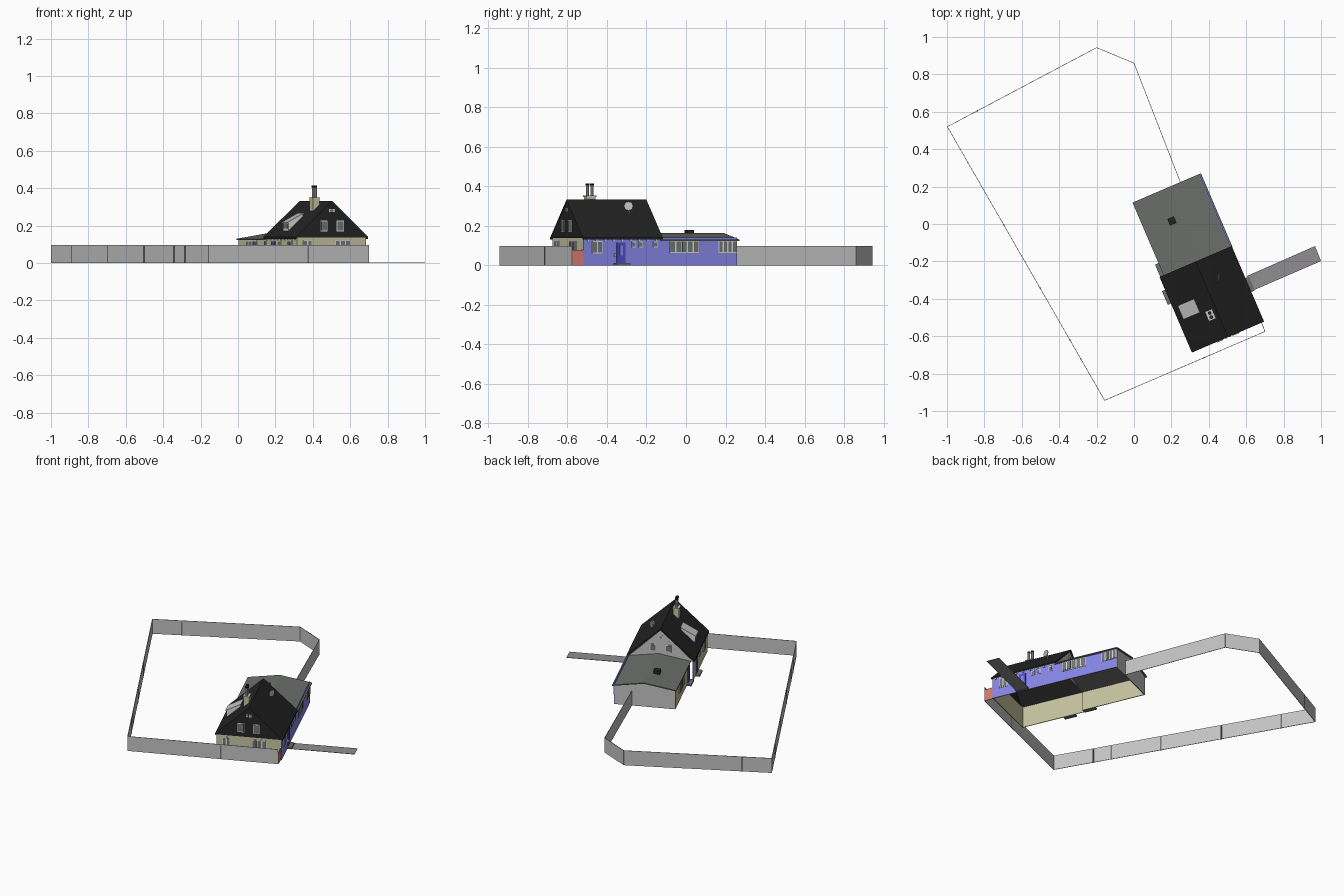
import bpy, math
from mathutils import Matrix, Vector

if "Cube" in bpy.data.objects:
    bpy.data.objects.remove(bpy.data.objects["Cube"])


def material(name, r, g, b):
    m = bpy.data.materials.new(name)
    m.diffuse_color = (r, g, b, 1)
    m.use_nodes = True
    m.node_tree.nodes["Principled BSDF"].inputs["Base Color"].default_value = m.diffuse_color
    return m


BLACK = material("roof_black", .017, .017, .017)
ROOF = material("flat_roof_grey", .15, .16, .148)
BEIGE = material("beige_wall", .56, .55, .35)
BLUE = material("blue_wall", .24, .24, .80)
DOOR = material("door_blue", .07, .07, .55)
GREY = material("light_grey", .55, .55, .55)
RED = material("red_gate", .66, .20, .16)
GLASS = material("glass_grey", .17, .18, .18)
PATH = material("paving_grey", .28, .27, .28)
WHITE = material("frame_white", .68, .68, .66)

# House frame: local x runs across the house, local y towards the extension
HOUSE = Matrix.Translation((.416, -.4025, 0)) @ Matrix.Rotation(math.radians(23.2), 4, 'Z')
WORLD = Matrix.Identity(4)


def mesh(name, verts, faces, mat, frame=HOUSE):
    me = bpy.data.meshes.new(name)
    me.from_pydata([frame @ Vector(v) for v in verts], [], faces)
    me.materials.append(mat)
    ob = bpy.data.objects.new(name, me)
    bpy.context.collection.objects.link(ob)
    return ob


def prism(name, base, offset, mat, frame=HOUSE):
    """Solid made by sweeping a flat polygon along an offset."""
    n = len(base)
    off = Vector(offset)
    verts = [Vector(p) for p in base] + [Vector(p) + off for p in base]
    a, b = verts[1] - verts[0], verts[2] - verts[1]
    flip = a.cross(b).dot(off) < 0
    faces = [tuple(reversed(range(n))), tuple(range(n, 2 * n))]
    faces += [(i, (i + 1) % n, (i + 1) % n + n, i + n) for i in range(n)]
    if flip:
        faces = [tuple(reversed(f)) for f in faces]
    return mesh(name, verts, faces, mat, frame)


def box(name, lo, hi, mat, frame=HOUSE):
    (x0, y0, z0), (x1, y1, z1) = lo, hi
    return prism(name, [(x0, y0, z0), (x1, y0, z0), (x1, y1, z0), (x0, y1, z0)],
                 (0, 0, z1 - z0), mat, frame)


def plate(name, axis, plane, c, w, z0, z1, mat, out):
    """Thin plate on a wall; axis is the wall normal, out its signed depth."""
    lo, hi = sorted((plane - math.copysign(.001, out), plane + out))
    if axis == 'x':
        return box(name, (lo, c - w / 2, z0), (hi, c + w / 2, z1), mat)
    return box(name, (c - w / 2, lo, z0), (c + w / 2, hi, z1), mat)


def window(name, axis, plane, c, w, z0, z1, sign, panes=1):
    plate(name + "_frame", axis, plane, c, w, z0, z1, WHITE, sign * .003)
    step = w / panes
    for i in range(panes):
        plate(name + "_glass", axis, plane, c - w / 2 + step * (i + .5),
              step - .008, z0 + .005, z1 - .005, GLASS, sign * .005)


def door(name, plane, c, sign):
    plate(name, 'x', plane, c, .046, .012, .115, DOOR, sign * .005)
    plate(name + "_pane", 'x', plane, c, .018, .05, .10, BLUE, sign * .007)
    x0, x1 = sorted((plane, plane + sign * .028))
    box(name + "_step", (x0, c - .04, 0), (x1, c + .04, .01), ROOF)


def cylinder(name, loc, r, h, mat, n=10):
    ring = [(loc[0] + r * math.cos(math.tau * i / n),
             loc[1] + r * math.sin(math.tau * i / n), loc[2]) for i in range(n)]
    return prism(name, ring, (0, 0, h), mat)


def gable_roof(name, xa, xb, ya, yb, eave, ridge, t, mat):
    xm = (xa + xb) / 2
    prism(name, [(xa, ya, eave), (xm, ya, ridge), (xb, ya, eave),
                 (xb, ya, eave - t), (xm, ya, ridge - t), (xa, ya, eave - t)],
          (0, yb - ya, 0), mat)


# Walls of the main house and the extension, open underneath
T = .005
box("right_wall", (.202 - T, -.212, 0), (.202, .632, .14), BLUE)
box("left_wall_main", (-.2, -.212, 0), (-.2 + T, .21, .14), BEIGE)
box("left_wall_extension", (-.178, .21, 0), (-.178 + T, .632, .13), BEIGE)
box("front_wall", (-.2, -.212, 0), (.2, -.212 + T, .14), BEIGE)
prism("extension_back_wall", [(-.178, .632, 0), (.202, .632, 0), (.202, .632, .125),
                              (.014, .632, .158), (-.178, .632, .125)], (0, -T, 0), GREY)

# Gables: dark cladding in front, pale behind
prism("front_gable", [(-.205, -.219, .138), (.205, -.219, .138), (0, -.219, .324)],
      (0, T, 0), BLACK)
prism("back_gable", [(-.2, .206, .13), (.2, .206, .13), (0, .206, .32)], (0, T, 0), GREY)

# Roofs
gable_roof("main_roof", -.21, .21, -.22, .22, .14, .332, .01, BLACK)
gable_roof("extension_roof", -.186, .212, .211, .642, .13, .163, .006, ROOF)
box("roof_vent", (-.05, .45, .15), (-.012, .488, .178), BLACK)

# White rafter tails under the main eaves
for s in (-1, 1):
    for i in range(9):
        y = -.19 + i * .047
        x0, x1 = sorted((s * .199, s * .208))
        box("rafter_tail", (x0, y - .004, .124), (x1, y + .004, .133), WHITE)

# Chimney with two pots
box("chimney_stack", (-.058, -.1, .27), (-.022, -.05, .35), BEIGE)
box("chimney_cap", (-.061, -.103, .345), (-.019, -.047, .352), GREY)
for y in (-.087, -.063):
    cylinder("chimney_pot", (-.04, y, .35), .008, .055, GREY)
    cylinder("chimney_pot_cap", (-.04, y, .405), .01, .01, BLACK)

# Dormer on the left slope
prism("dormer", [(-.175, -.036, .17), (-.175, -.036, .216), (-.09, -.036, .262),
                 (-.09, -.036, .245)], (0, .072, 0), WHITE)
prism("dormer_roof", [(-.182, -.04, .213), (-.182, -.04, .218), (-.086, -.04, .269),
                      (-.086, -.04, .262)], (0, .08, 0), GREY)
plate("dormer_glass", 'x', -.175, 0, .056, .184, .21, GLASS, -.003)

# Dish on the right slope
cylinder("dish_post", (.07, .095, .25), .003, .05, GREY, 6)
dish = [(.076 + .012 * math.cos(a), .09 + .02 * math.cos(a), .298 + .022 * math.sin(a))
        for a in (math.tau * i / 12 for i in range(12))]
prism("dish", dish, (.004, -.003, .002), GREY)

# Gable windows
for x in (-.047, .047):
    window("front_gable_window", 'y', -.219, x, .042, .168, .228, -1)
    window("back_gable_window", 'y', .211, x, .036, .178, .225, 1)
for x in (-.01, .01):
    window("front_attic_window", 'y', -.219, x, .014, .272, .29, -1)
window("back_attic_window", 'y', .211, 0, .024, .262, .285, 1)

# Front wall windows
window("front_window", 'y', -.212, .065, .09, .05, .122, -1, 3)
window("front_small_window", 'y', -.212, -.14, .05, .05, .122, -1, 2)

# Right side: door and windows
R = .202
door("right_door", R, -.007, 1)
for c, w, z0, z1, n in ((-.138, .056, .06, .124, 2), (.064, .024, .09, .12, 1),
                        (.102, .024, .09, .12, 1), (.183, .026, .09, .12, 1),
                        (.341, .16, .063, .125, 5), (.58, .10, .063, .125, 4)):
    window("right_window", 'x', R, c, w, z0, z1, 1, n)
box("right_lamp", (R, -.045, .045), (R + .01, -.035, .06), WHITE)

# Left side: two doors and windows
door("left_door", -.2, .105, -1)
door("extension_door", -.178, .25, -1)
window("left_window", 'x', -.2, -.12, .06, .055, .12, -1, 2)
window("left_small_window", 'x', -.2, .02, .03, .08, .12, -1)
window("extension_window", 'x', -.178, .45, .14, .05, .12, -1, 4)


# Garden fence and gate piece, as thin standing panels
def panel(name, a, b, h, mat, t=.003):
    d = (Vector(b) - Vector(a)).normalized()
    n = Vector((-d.y, d.x)) * t / 2
    a, b = Vector(a), Vector(b)
    base = [(*(a - n), 0), (*(b - n), 0), (*(b + n), 0), (*(a + n), 0)]
    return prism(name, base, (0, 0, h), mat, WORLD)


corners = [(.70, -.575), (-.157, -.943), (-.998, .52), (-.2, .943), (0, .86), (.25, .218)]
for a, b in zip(corners, corners[1:]):
    panel("fence_panel", a, b, .098, GREY)
panel("gate_panel", (.70, -.575), (.68, -.52), .078, RED)

# Dark slots on the fence
for i, ts in ((0, (.38,)), (1, (.15, .22, .41, .64, .87)), (2, (.2,))):
    a, b = Vector(corners[i]), Vector(corners[i + 1])
    d = (b - a).normalized() * .005
    for t in ts:
        p = a.lerp(b, t)
        panel("fence_slot", p - d, p + d, .092, GLASS, .006)

# Paved path lying on the ground
prism("path", [(.604, -.278, 0), (.642, -.353, 0), (1, -.198, 0), (.968, -.118, 0)],
      (0, 0, .002), PATH, WORLD)
